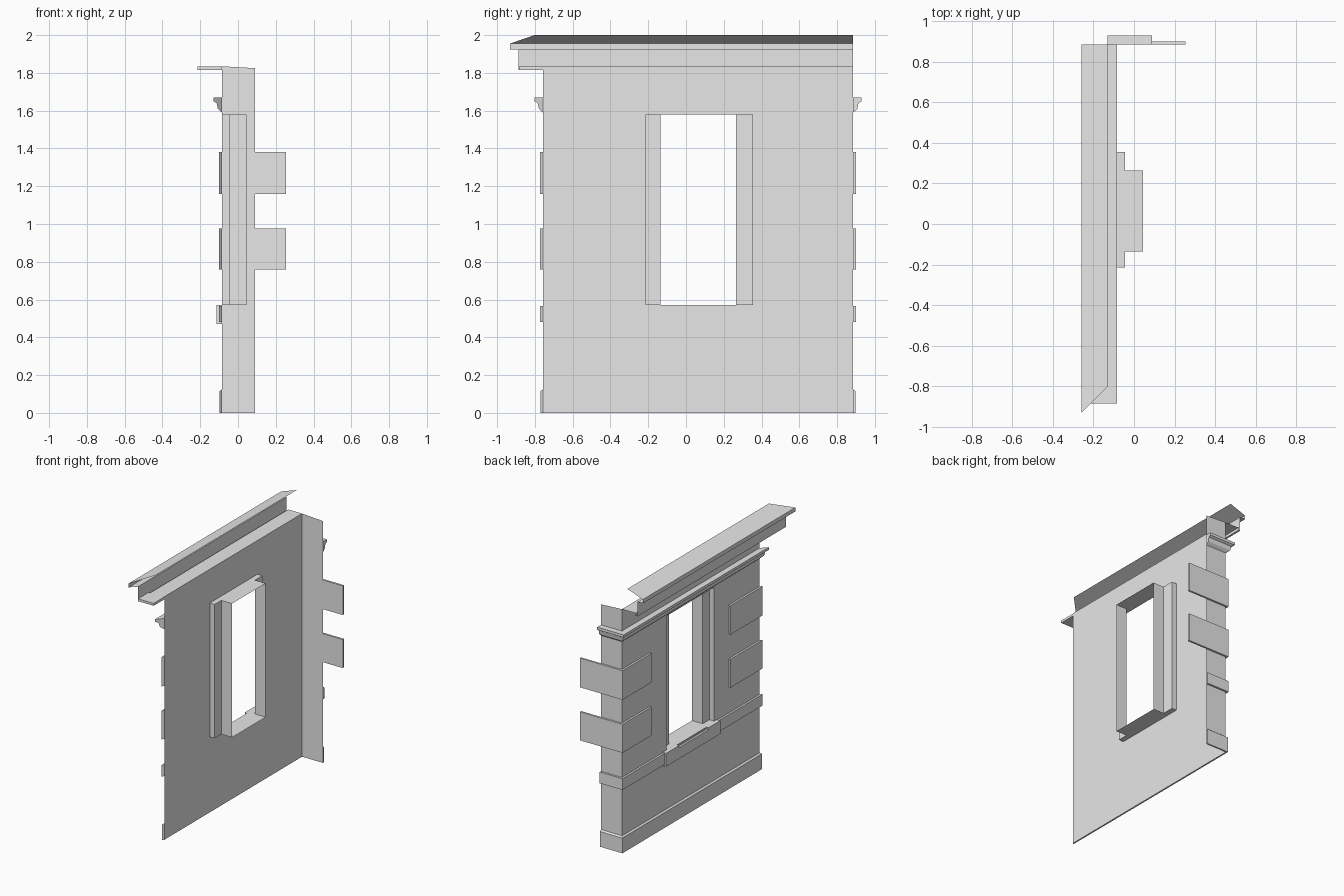
import bpy
import bmesh

cube = bpy.data.objects.get("Cube")
if cube:
    bpy.data.objects.remove(cube, do_unlink=True)

# One plain stone colour
stone = bpy.data.materials.new("stone_grey")
stone.use_nodes = True
stone.diffuse_color = (0.8, 0.8, 0.8, 1)
stone.node_tree.nodes["Principled BSDF"].inputs["Base Color"].default_value = (0.8, 0.8, 0.8, 1)

# Wall face, its two ends, and the end of the return wall
FACE, NEAR, FAR, RETURN = -0.085, -0.757, 0.885, 0.09
TOP = 1.835


def skin(name, rings, closed=True, caps=False):
    """Bridge successive rings of points with quads."""
    bm = bmesh.new()
    loops = [[bm.verts.new(p) for p in ring] for ring in rings]
    n = len(loops[0])
    for a, b in zip(loops, loops[1:]):
        for i in range(n if closed else n - 1):
            j = (i + 1) % n
            f = bm.faces.new((a[i], a[j], b[j], b[i]))
            if f.calc_area() < 1e-7:
                bm.faces.remove(f)
    if caps:
        bm.faces.new(loops[0])
        bm.faces.new(loops[-1])
    bmesh.ops.recalc_face_normals(bm, faces=bm.faces)
    mesh = bpy.data.meshes.new(name)
    bm.to_mesh(mesh)
    bm.free()
    mesh.materials.append(stone)
    obj = bpy.data.objects.new(name, mesh)
    bpy.context.collection.objects.link(obj)
    return obj


def sweep(name, profile, path, closed=True):
    """Sweep (projection, height) profile along (x, y, outward x, outward y) stations."""
    rings = [[(x + dx * p, y + dy * p, z) for p, z in profile] for x, y, dx, dy in path]
    return skin(name, rings, closed, closed)


def slab(depth, low, high):
    return [(0, low), (depth, low), (depth, high), (0, high)]


def rect(x, y0, y1, z0, z1):
    return [(x, y0, z0), (x, y1, z0), (x, y1, z1), (x, y0, z1)]


def straight(y0, y1):
    return [(FACE, y0, -1, 0), (FACE, y1, -1, 0)]


# Path stations: mitred near end, outer corner, end of the return
mitre = (FACE, NEAR, -1, -1)
corner = (FACE, FAR, -1, 1)
wrap = [mitre, corner, (RETURN, FAR, 0, 1)]

# Wall sheet with the stepped window reveal
SILL, HEAD = 0.57, 1.58
skin("wall_and_window_reveal", [
    rect(FACE, NEAR, FAR, 0, TOP),
    rect(FACE, -0.215, 0.355, SILL, HEAD),
    rect(-0.045, -0.215, 0.355, SILL, HEAD),
    rect(-0.045, -0.135, 0.265, SILL, HEAD),
    rect(0.045, -0.135, 0.265, SILL, HEAD)])

# Short return wall at the corner
skin("return_wall", [[(FACE, FAR, 0), (FACE, FAR, TOP)],
                     [(RETURN, FAR, 0), (RETURN, FAR, TOP - 0.01)]], closed=False)

# Horizontal mouldings that turn the corner
sweep("base_course", [(0, 0), (0.012, 0), (0.012, 0.115), (0, 0.125)], wrap)
sweep("belt_course", slab(0.015, 0.48, 0.565), wrap)
sweep("crown_moulding", [(0, 1.59), (0.012, 1.6), (0.022, 1.61), (0.028, 1.64),
                         (0.045, 1.65), (0.045, 1.67), (0, 1.67)], wrap)

# Quoin blocks at both ends
for label, low, high in (("lower", 0.76, 0.975), ("upper", 1.16, 1.38)):
    block = slab(0.015, low, high)
    sweep(label + "_corner_quoin", block,
          [(FACE, 0.555, -1, 0), corner, (0.255, FAR, 0, 1)])
    sweep(label + "_end_quoin", block, [mitre, (FACE, -0.39, -1, 0)])

# Window sill with a shallow notch in its middle
notched = [(0, 0.47), (0.03, 0.47), (0.03, 0.555), (0.012, 0.555), (0.012, SILL), (0, SILL)]
sweep("sill_near_end", slab(0.03, 0.47, SILL), straight(-0.245, -0.105))
sweep("sill_middle", notched, straight(-0.105, 0.245))
sweep("sill_far_end", slab(0.03, 0.47, SILL), straight(0.245, 0.4))

# Open eave sheet: soffit, fascia, lip and roof slope
sweep("eave_cornice", [(0, TOP), (0.115, TOP), (0.115, 1.815), (0.13, 1.815), (0.13, 1.925),
                       (0.175, 1.925), (0.175, 1.955), (0.045, 2.0)],
      [mitre, (FACE, FAR, -1, 0)], closed=False)

# Square soffit block at the mitred end
sweep("soffit_corner_block", slab(0.13, 1.815, TOP - 0.002), straight(-0.885, NEAR))
